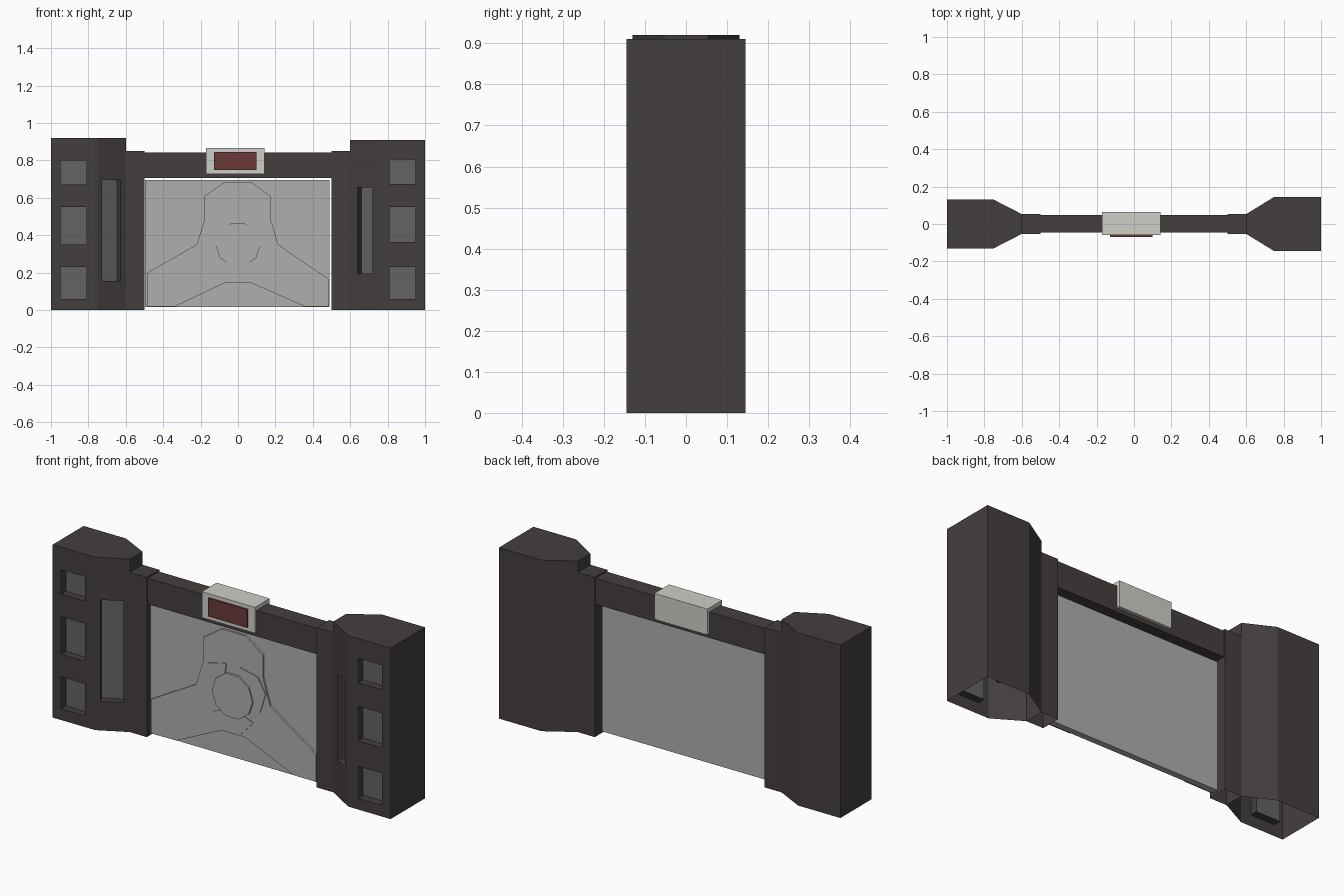
import bpy, bmesh, math

if "Cube" in bpy.data.objects:
    bpy.data.objects.remove(bpy.data.objects["Cube"])


def material(name, rgb):
    m = bpy.data.materials.new(name)
    m.diffuse_color = (*rgb, 1)
    m.use_nodes = True
    m.node_tree.nodes["Principled BSDF"].inputs["Base Color"].default_value = m.diffuse_color
    return m


FRAME = material("dark_brown_frame", (0.060, 0.049, 0.049))
WINDOW = material("mid_grey_panel", (0.127, 0.127, 0.122))
DOOR = material("light_grey_door", (0.43, 0.43, 0.43))
SIGN = material("pale_sign_casing", (0.62, 0.62, 0.58))
RED = material("dull_red_screen", (0.145, 0.042, 0.042))


def finish(name, bm, mats):
    bmesh.ops.remove_doubles(bm, verts=bm.verts, dist=1e-5)
    bmesh.ops.recalc_face_normals(bm, faces=bm.faces)
    me = bpy.data.meshes.new(name)
    bm.to_mesh(me)
    bm.free()
    for m in mats:
        me.materials.append(m)
    ob = bpy.data.objects.new(name, me)
    bpy.context.collection.objects.link(ob)
    return ob


def quad(bm, pts, mat=0):
    f = bm.faces.new([bm.verts.new(p) for p in pts])
    f.material_index = mat


def box(name, x, y, z, mat, open_bottom=False):
    bm = bmesh.new()
    bmesh.ops.create_cube(bm, size=1)
    for v in bm.verts:
        v.co = [r[0] if c < 0 else r[1] for c, r in zip(v.co, (x, y, z))]
    if open_bottom:
        low = [f for f in bm.faces if all(v.co.z <= z[0] + 1e-5 for v in f.verts)]
        bmesh.ops.delete(bm, geom=low, context='FACES')
    return finish(name, bm, [mat])


def prism(name, outline, y0, y1, mat):
    """Plate drawn in the xz plane, running from y0 (front) to y1."""
    bm = bmesh.new()
    face = bm.faces.new([bm.verts.new((x, y0, z)) for x, z in outline])
    ext = bmesh.ops.extrude_face_region(bm, geom=[face], use_keep_orig=True)
    for v in ext["geom"]:
        if isinstance(v, bmesh.types.BMVert):
            v.co.y = y1
    return finish(name, bm, [mat])


def recessed_wall(bm, a, b, height, x0, x1, slots, depth):
    """Upright wall from plan point a to b, with panels sunk between x0 and x1."""
    dx, dy = b[0] - a[0], b[1] - a[1]
    length = math.hypot(dx, dy)
    n = (-dy / length, dx / length)
    if n[1] < 0:
        n = (-n[0], -n[1])

    def pt(x, z, d=0):
        t = (x - a[0]) / dx
        return (x + n[0] * d, a[1] + dy * t + n[1] * d, z)

    xs = [a[0], x0, x1, b[0]]
    zs = sorted({0, height, *[z for s in slots for z in s]})
    for i in range(3):
        for z0, z1 in zip(zs, zs[1:]):
            ring = [(xs[i], z0), (xs[i + 1], z0), (xs[i + 1], z1), (xs[i], z1)]
            if i == 1 and (z0, z1) in slots:
                for p, q in zip(ring, ring[1:] + ring[:1]):
                    quad(bm, [pt(*p), pt(*q), pt(*q, depth), pt(*p, depth)])
                quad(bm, [pt(*p, depth) for p in ring], 1)
            else:
                quad(bm, [pt(*p) for p in ring])


def pillar(name, s, height, half, windows, slot_x, slot_z):
    """Hollow tapered tower, open underneath."""
    bm = bmesh.new()
    plan = [(s, -half), (s * 0.75, -half), (s * 0.6, -0.053),
            (s * 0.6, 0.053), (s * 0.75, half), (s, half)]
    recessed_wall(bm, plan[0], plan[1], height, s * 0.95, s * 0.81, windows, 0.04)
    recessed_wall(bm, plan[1], plan[2], height, s * slot_x[1], s * slot_x[0],
                  [slot_z], 0.04)
    for i in range(2, 6):
        p, q = plan[i], plan[(i + 1) % 6]
        quad(bm, [(*p, 0), (*q, 0), (*q, height), (*p, height)])
    quad(bm, [(*p, height) for p in plan])
    return finish(name, bm, [FRAME, WINDOW])


# Side towers, slightly different in size
pillar("left_pillar", -1, 0.92, 0.13,
       [(0.06, 0.23), (0.35, 0.55), (0.67, 0.80)], (0.628, 0.727), (0.155, 0.695))
pillar("right_pillar", 1, 0.91, 0.145,
       [(0.06, 0.23), (0.365, 0.55), (0.675, 0.805)], (0.64, 0.72), (0.195, 0.655))

# Door frame
box("left_jamb", (-0.6, -0.5), (-0.053, 0.053), (0, 0.85), FRAME, True)
box("right_jamb", (0.5, 0.6), (-0.053, 0.053), (0, 0.85), FRAME, True)
box("lintel", (-0.5, 0.5), (-0.046, 0.047), (0.705, 0.843), FRAME)

# Sign above the door
box("sign_casing", (-0.171, 0.142), (-0.06, 0.064), (0.727, 0.865), SIGN)
box("sign_screen", (-0.128, 0.10), (-0.069, -0.06), (0.748, 0.845), RED)

# Door slab with a raised three-armed plate
box("door_slab", (-0.497, 0.49), (-0.028, 0.005), (0.015, 0.696), DOOR)
arms = [(-0.18, 0.61), (-0.07, 0.685), (0.07, 0.685), (0.173, 0.61), (0.173, 0.49),
        (0.215, 0.35), (0.485, 0.165), (0.485, 0.02), (0.355, 0.02), (0.07, 0.145),
        (-0.07, 0.145), (-0.335, 0.02), (-0.485, 0.018), (-0.485, 0.2),
        (-0.22, 0.35), (-0.18, 0.48)]
prism("door_arm_plate", arms, -0.038, -0.028, DOOR)

# Central ten-sided hub
hub = [(0.12 * math.cos(k * math.pi / 5), 0.35 + 0.12 * math.sin(k * math.pi / 5))
       for k in range(10)]
prism("door_hub", hub, -0.05, -0.038, DOOR)

# Three lugs around the hub
lug = [(-0.12, -0.115), (-0.07, -0.095), (0.07, -0.095), (0.12, -0.115),
       (0.045, -0.195), (-0.045, -0.195)]
for k in range(3):
    c, s = math.cos(k * math.tau / 3), math.sin(k * math.tau / 3)
    prism(f"hub_lug_{k + 1}", [(c * x - s * z, 0.35 + s * x + c * z) for x, z in lug],
          -0.043, -0.038, DOOR)
